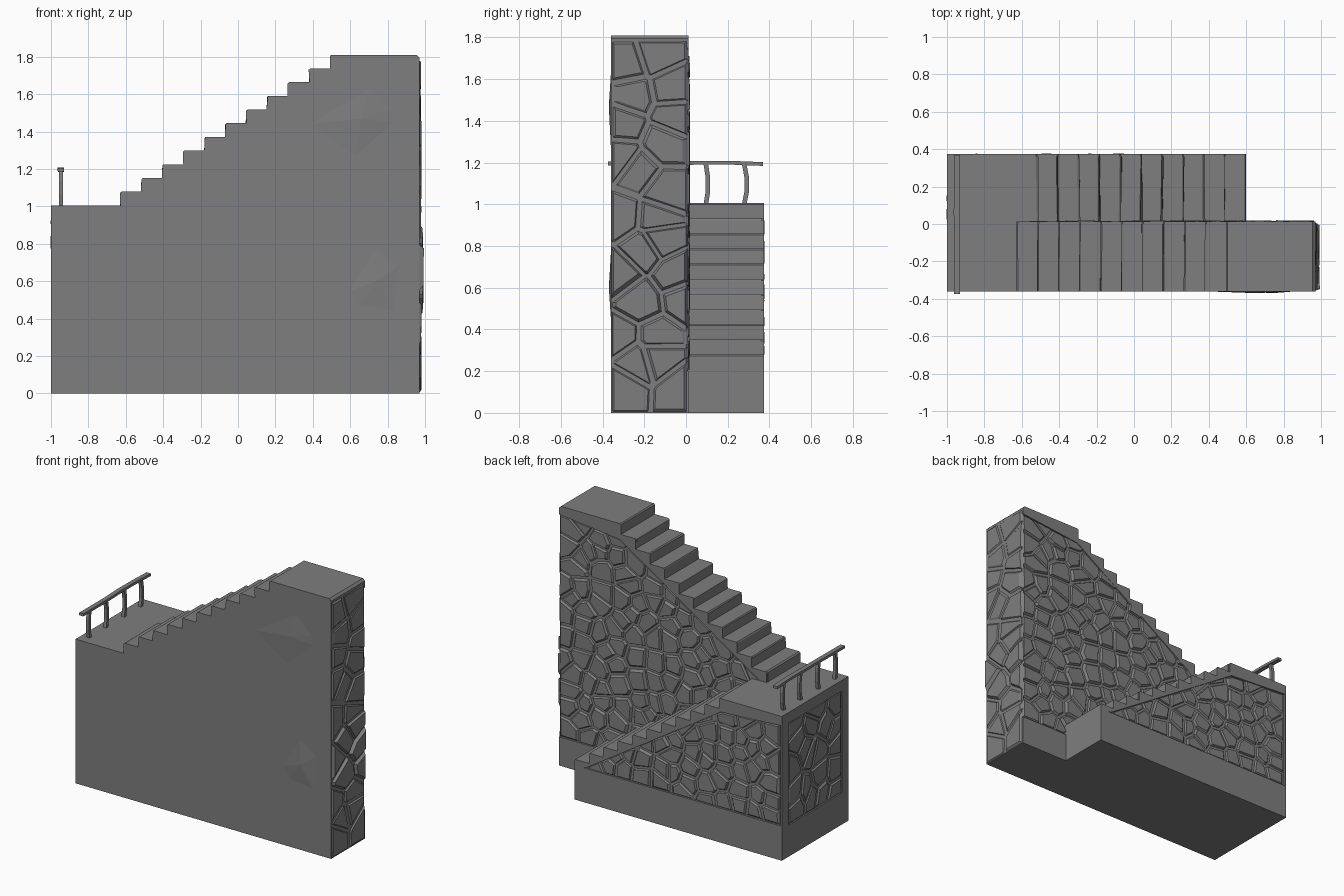
import bpy, bmesh, math, random
from mathutils import Vector

if "Cube" in bpy.data.objects:
    bpy.data.objects.remove(bpy.data.objects["Cube"])

random.seed(7)
grey = bpy.data.materials.new("stone grey")
grey.diffuse_color = (0.21, 0.21, 0.21, 1)
grey.use_nodes = True
grey.node_tree.nodes["Principled BSDF"].inputs["Base Color"].default_value = grey.diffuse_color


def finish(bm, name):
    bmesh.ops.recalc_face_normals(bm, faces=bm.faces)
    me = bpy.data.meshes.new(name)
    bm.to_mesh(me)
    bm.free()
    me.materials.append(grey)
    ob = bpy.data.objects.new(name, me)
    bpy.context.collection.objects.link(ob)
    return ob


def prism(bm, a, b):
    """Closed solid between two matching loops of 3D points."""
    va = [bm.verts.new(p) for p in a]
    vb = [bm.verts.new(p) for p in b]
    bm.faces.new(va)
    bm.faces.new(vb[::-1])
    n = len(a)
    for i in range(n):
        j = (i + 1) % n
        bm.faces.new((va[i], vb[i], vb[j], va[j]))


def profile_solid(name, pts, y0, y1, wear=0.0):
    """Extrude an x-z profile along y; wear skews the points of the worn stair edges."""
    def w(p):
        return random.uniform(-wear, wear) if -0.7 < p[0] < 0.55 and p[1] > 0.25 else 0
    bm = bmesh.new()
    prism(bm, [(p[0] + w(p), y0, p[1]) for p in pts], [(p[0] + w(p), y1, p[1]) for p in pts])
    return finish(bm, name)


def box(name, lo, hi):
    bm = bmesh.new()
    c = [(lo[0], lo[1]), (hi[0], lo[1]), (hi[0], hi[1]), (lo[0], hi[1])]
    prism(bm, [(x, y, lo[2]) for x, y in c], [(x, y, hi[2]) for x, y in c])
    return finish(bm, name)


def clip(poly, m, d):
    """Keep the part of a 2D polygon where (p - m).d <= 0."""
    out = []
    for i, p in enumerate(poly):
        q = poly[(i + 1) % len(poly)]
        a, b = (p - m).dot(d), (q - m).dot(d)
        if a <= 0:
            out.append(p)
        if a * b < 0:
            out.append(p + (q - p) * (a / (a - b)))
    return out


def stones(name, region, spacing, place, depth, gap=0.006):
    """Fill a convex 2D region with irregular chamfered stones."""
    region = [Vector(p) for p in region]
    u0, u1 = min(p.x for p in region), max(p.x for p in region)
    v0, v1 = min(p.y for p in region), max(p.y for p in region)
    seeds = []
    nu, nv = max(2, round((u1 - u0) / spacing)), max(2, round((v1 - v0) / spacing))
    for i in range(nu):
        for j in range(nv):
            seeds.append(Vector((u0 + (i + .5 + random.uniform(-.42, .42)) * (u1 - u0) / nu,
                                 v0 + (j + .5 + random.uniform(-.42, .42)) * (v1 - v0) / nv)))
    bm = bmesh.new()
    for s in seeds:
        poly = region
        for t in seeds:
            if t is not s and (t - s).length < spacing * 5 and poly:
                d = (t - s).normalized()
                poly = clip(poly, (s + t) / 2 - d * gap, d)
        if len(poly) < 3:
            continue
        c = sum(poly, Vector((0, 0))) / len(poly)
        if max((p - c).length for p in poly) < 0.03:
            continue
        tilt = Vector((random.uniform(-1, 1), random.uniform(-1, 1))) * 0.03
        k = random.uniform(0.76, 0.88)
        top = [c + (p - c) * k for p in poly]
        h = depth(c)
        prism(bm, [place(p.x, p.y, -0.004) for p in poly],
              [place(p.x, p.y, h + (p - c).dot(tilt)) for p in top])
    return finish(bm, name)


# Stair profiles
C, TOP = 0.007, 1.005
up = []
for i in range(11):
    x, z = -0.628 + 0.112 * i, TOP + 0.0732 * i
    up += [(x, z), (x, z + 0.0732 - C), (x + C, z + 0.0732)]
up += [(0.955, 1.81), (0.97, 1.795)]
down = []
for i in range(11):
    x, z = -0.516 + 0.1116 * i, TOP - 0.0725 * i
    down += [(x - C, z), (x, z - C)]
    if i < 10:
        down.append((x, z - 0.0725))

# Solid masonry of both flights
profile_solid("upper_flight", [(0.97, 0), (-0.99, 0), (-0.99, TOP)] + up, -0.36, 0.0, 0.004)
profile_solid("lower_flight", [(0.6, 0), (-0.99, 0), (-0.99, TOP)] + down, 0.0, 0.36, 0.006)

# Plain borders around the stonework
profile_solid("upper_flight_trim", up + [(0.97, 1.75), (0.5, 1.70), (-0.6, 0.99)], 0.0, 0.013)
profile_solid("lower_flight_trim", [(-1, 0.94), (-1, TOP)] + down +
              [(0.6, 0.22), (0.5, 0.25), (-0.53, 0.91)], 0.36, 0.373)
box("upper_wall_base", (0.6, 0, 0), (0.97, 0.013, 0.2))
box("lower_wall_base", (-1, 0.36, 0), (0.6, 0.373, 0.24))
box("left_base", (-1, -0.36, 0), (-0.99, 0.36, 0.22))
box("left_top", (-1, -0.36, 0.93), (-0.99, 0.36, TOP))
box("left_front_corner", (-1, -0.36, 0.22), (-0.99, -0.29, 0.93))
box("left_back_corner", (-1, 0.30, 0.22), (-0.99, 0.373, 0.94))

# Stone cladding on the back walls and both ends
stones("upper_wall_stones", [(0.62, 0.2), (0.97, 0.2), (0.97, 1.75), (0.5, 1.70), (-0.6, 0.99)],
       0.13, lambda u, v, d: (u, d, v), lambda c: random.uniform(0.011, 0.018))
stones("lower_wall_stones", [(-0.98, 0.24), (0.5, 0.24), (0.5, 0.25), (-0.53, 0.91), (-0.98, 0.94)],
       0.125, lambda u, v, d: (u, 0.36 + d, v), lambda c: random.uniform(0.009, 0.015))
stones("right_end_stones", [(-0.358, 0.0), (0.01, 0.0), (0.01, 1.785), (-0.358, 1.785)],
       0.15, lambda u, v, d: (0.968 + d, u, v),
       lambda c: random.uniform(0.006, 0.012) + 0.017 * math.exp(-((c.y - 0.65) / 0.2) ** 2))
stones("left_end_stones", [(-0.29, 0.22), (0.30, 0.22), (0.30, 0.93), (-0.29, 0.93)],
       0.14, lambda u, v, d: (-0.99 - d, u, v), lambda c: random.uniform(0.007, 0.010))

# Two shallow swellings on the plain front wall
for i, (mx, mz, ring) in enumerate([
        (0.66, 1.47, [(0.39, 1.44), (0.63, 1.27), (0.83, 1.45), (0.82, 1.52), (0.70, 1.63)]),
        (0.74, 0.60, [(0.60, 0.55), (0.65, 0.47), (0.83, 0.45), (0.86, 0.68), (0.73, 0.77)])]):
    bm = bmesh.new()
    tip = bm.verts.new((mx, -0.37, mz))
    vs = [bm.verts.new((x, -0.36, z)) for x, z in ring]
    for a, b in zip(vs, vs[1:] + vs[:1]):
        bm.faces.new((a, b, tip))
    bm.faces.new(vs[::-1])
    finish(bm, f"front_swelling_{i + 1}")


# Railing: bowed square posts and a slightly crooked handrail
def beam(name, path, half, along_y):
    bm = bmesh.new()
    rings = []
    for p in path:
        ring = []
        for a, b in ((-1, -1), (1, -1), (1, 1), (-1, 1)):
            off = (a * half[0], 0, b * half[1]) if along_y else (a * half[0], b * half[1], 0)
            ring.append(bm.verts.new(Vector(p) + Vector(off)))
        rings.append(ring)
    for r, s in zip(rings, rings[1:]):
        for i in range(4):
            bm.faces.new((r[i], r[(i + 1) % 4], s[(i + 1) % 4], s[i]))
    bm.faces.new(rings[0])
    bm.faces.new(rings[-1][::-1])
    return finish(bm, name)


for i, (y, bow) in enumerate([(-0.29, -0.01), (-0.10, 0.01), (0.10, 0.01), (0.285, 0.012)]):
    beam(f"rail_post_{i + 1}", [(-0.947, y - bow / 2, 1.0), (-0.947, y + bow / 2, 1.06),
                                (-0.947, y + bow / 2, 1.13), (-0.947, y - bow / 2, 1.192)],
         (0.011, 0.011), False)
beam("handrail", [(-0.947, -0.373, 1.195), (-0.945, -0.1, 1.196), (-0.948, 0.06, 1.199),
                  (-0.946, 0.22, 1.199), (-0.947, 0.37, 1.193)], (0.016, 0.009), True)
